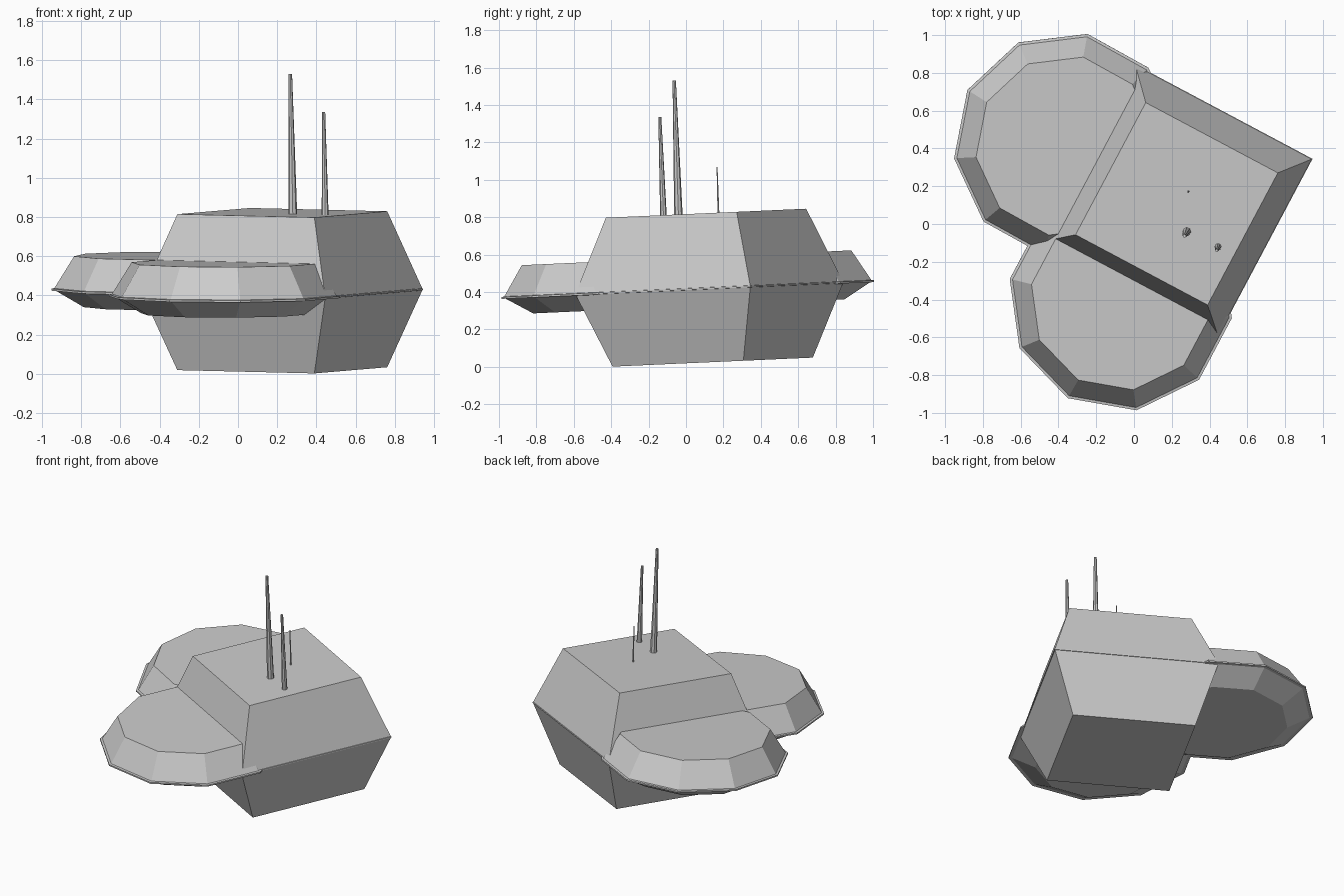
import bpy, bmesh, math
from mathutils import Vector

if "Cube" in bpy.data.objects:
    bpy.data.objects.remove(bpy.data.objects["Cube"])

TILT = 0.045   # whole hull leans slightly about the x axis
MID = 0.415    # height of the hull seam


def tilted(x, y, z):
    return Vector((x, y - TILT * (z - MID), z + TILT * y))


def make_object(name, rings):
    """Skin a stack of closed rings and cap both ends."""
    bm = bmesh.new()
    loops = [[bm.verts.new(p) for p in ring] for ring in rings]
    n = len(loops[0])
    for a, b in zip(loops, loops[1:]):
        for i in range(n):
            j = (i + 1) % n
            bm.faces.new((a[i], a[j], b[j], b[i]))
    bm.faces.new(list(reversed(loops[0])))
    bm.faces.new(loops[-1])
    bmesh.ops.recalc_face_normals(bm, faces=bm.faces)
    mesh = bpy.data.meshes.new(name)
    bm.to_mesh(mesh)
    bm.free()
    obj = bpy.data.objects.new(name, mesh)
    bpy.context.collection.objects.link(obj)
    return obj


def hull(name, cx, cy, sides, start_deg, profile):
    """Polygonal hull from a (radius, height) profile."""
    rings = []
    for r, z in profile:
        angles = [math.radians(start_deg + 360 * k / sides) for k in range(sides)]
        rings.append([tilted(cx + r * math.cos(a), cy + r * math.sin(a), z) for a in angles])
    return make_object(name, rings)


def mast(name, base, tip, r0, r1, sides=8):
    """Tapered mast between two points."""
    rings = []
    for p, r in ((base, r0), (tip, r1)):
        rings.append([Vector(p) + Vector((r * math.cos(2 * math.pi * k / sides),
                                          r * math.sin(2 * math.pi * k / sides), 0))
                      for k in range(sides)])
    return make_object(name, rings)


# Central block: square, widest at the seam
hull("central_block", 0.226, 0.125, 4, 17,
     [(0.56, 0.02), (0.747, 0.410), (0.752, 0.411), (0.752, 0.419), (0.747, 0.420), (0.56, 0.816)])

# Two ten-sided lobes with a thin rim
lobe = [(0.43, 0.323), (0.575, 0.408), (0.597, 0.408), (0.597, 0.418), (0.582, 0.420), (0.48, 0.583)]
hull("rear_lobe", -0.36, 0.42, 10, 79, lobe)
hull("front_lobe", -0.07, -0.395, 10, 170, lobe)

# Masts on the top deck
mast("tall_mast", (0.28, -0.04, 0.79), (0.267, -0.063, 1.53), 0.023, 0.009)
mast("middle_mast", (0.445, -0.12, 0.79), (0.437, -0.14, 1.335), 0.018, 0.008)
mast("thin_mast", (0.288, 0.174, 0.80), (0.285, 0.166, 1.07), 0.006, 0.003, 6)
